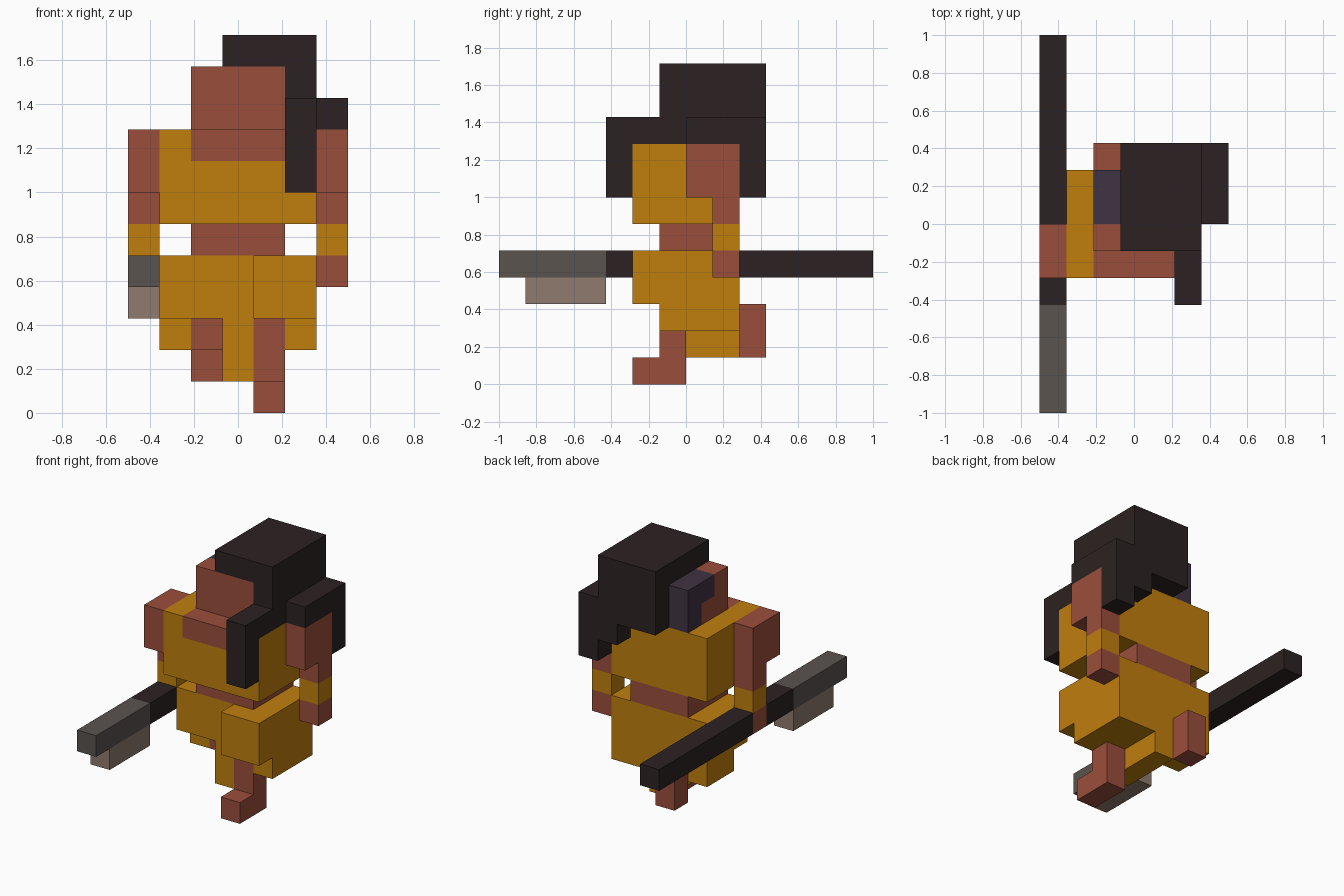
import bpy, bmesh, math
from mathutils import Vector

if "Cube" in bpy.data.objects:
    bpy.data.objects.remove(bpy.data.objects["Cube"], do_unlink=True)

U = 1 / 7                      # edge of one block
ORIGIN = Vector((3.5, 7, 0))   # grid point placed at the world origin


def linear(c):
    c /= 255
    return c / 12.92 if c <= 0.04045 else ((c + 0.055) / 1.055) ** 2.4


def material(name, r, g, b):
    m = bpy.data.materials.new(name)
    m.use_nodes = True
    col = (linear(r), linear(g), linear(b), 1)
    m.diffuse_color = col
    bsdf = m.node_tree.nodes["Principled BSDF"]
    bsdf.inputs["Base Color"].default_value = col
    bsdf.inputs["Roughness"].default_value = 0.9
    return m


cloth = material("ochre cloth", 192, 127, 13)
skin = material("reddish skin", 154, 78, 59)
black = material("near black", 44, 34, 34)
purple = material("dark purple", 64, 51, 67)
steel = material("dark grey", 90, 83, 79)
tan = material("dull tan", 143, 123, 110)


def blocks(name, mat, *boxes):
    """One closed mesh from boxes given as (x0, x1, y0, y1, z0, z1) in grid units."""
    cells = {(x, y, z) for x0, x1, y0, y1, z0, z1 in boxes
             for x in range(x0, x1) for y in range(y0, y1) for z in range(z0, z1)}
    bm = bmesh.new()
    for cell in cells:
        for axis in range(3):
            for side in (-1, 1):
                n = list(cell)
                n[axis] += side
                if tuple(n) in cells:
                    continue
                normal, a, b = Vector(), Vector(), Vector()
                normal[axis], a[(axis + 1) % 3], b[(axis + 2) % 3] = side / 2, 0.5, side / 2
                mid = Vector(cell) + Vector((0.5, 0.5, 0.5)) + normal - ORIGIN
                bm.faces.new([bm.verts.new((mid + p) * U)
                              for p in (-a - b, a - b, a + b, b - a)])
    bmesh.ops.remove_doubles(bm, verts=bm.verts, dist=U / 100)
    bmesh.ops.dissolve_limit(bm, angle_limit=math.radians(1), verts=bm.verts, edges=bm.edges)
    mesh = bpy.data.meshes.new(name)
    bm.to_mesh(mesh)
    bm.free()
    mesh.materials.append(mat)
    obj = bpy.data.objects.new(name, mesh)
    bpy.context.collection.objects.link(obj)
    return obj


# Head
blocks("head", skin, (3, 5, 6, 9, 9, 11), (2, 3, 6, 7, 9, 11), (2, 3, 7, 8, 9, 10))
blocks("head_side_patch", purple, (2, 3, 8, 9, 9, 11), (2, 3, 7, 8, 10, 11))
blocks("hair", black,
       (3, 6, 6, 10, 11, 12), (5, 6, 6, 10, 9, 11),   # crown and left side
       (3, 6, 9, 10, 9, 11), (5, 6, 9, 10, 8, 9),     # back
       (6, 7, 7, 10, 9, 10), (6, 7, 9, 10, 7, 9),     # side puff
       (5, 6, 4, 6, 9, 10), (5, 6, 4, 5, 7, 9))       # front lock

# Torso
blocks("shirt", cloth, (1, 6, 5, 9, 6, 8), (1, 6, 6, 9, 8, 9),
       (1, 2, 5, 6, 8, 9), (5, 6, 5, 6, 8, 9))
blocks("neckline", skin, (2, 5, 5, 6, 8, 9))
blocks("waist", skin, (2, 5, 6, 9, 5, 6))

# Arms: the right one swings forward, the left one back
for side, x, shoulder_y, arm_y in (("right", 0, 5, 6), ("left", 6, 7, 8)):
    blocks(side + "_upper_arm", skin, (x, x + 1, shoulder_y, shoulder_y + 2, 7, 9),
           (x, x + 1, arm_y, arm_y + 1, 6, 7))
    blocks(side + "_wristband", cloth, (x, x + 1, arm_y, arm_y + 1, 5, 6))
    blocks(side + "_hand", skin, (x, x + 1, arm_y, arm_y + 1, 4, 5))

# Trousers with centre cloth
blocks("trousers", cloth, (1, 6, 6, 9, 3, 5), (4, 6, 5, 6, 3, 5),
       (3, 4, 6, 9, 1, 3), (1, 2, 7, 9, 2, 3),
       (4, 6, 7, 9, 2, 3), (5, 6, 6, 7, 2, 3))

# Legs
blocks("left_leg", skin, (4, 5, 6, 7, 0, 3), (4, 5, 5, 6, 0, 1))
blocks("right_leg", skin, (2, 3, 7, 10, 2, 3), (2, 3, 9, 10, 1, 2))

# Long weapon
blocks("weapon_shaft_front", black, (0, 1, 4, 6, 4, 5))
blocks("weapon_shaft_rear", black, (0, 1, 7, 14, 4, 5))
blocks("weapon_blade", steel, (0, 1, 0, 4, 4, 5))
blocks("weapon_blade_edge", tan, (0, 1, 1, 4, 3, 4))
